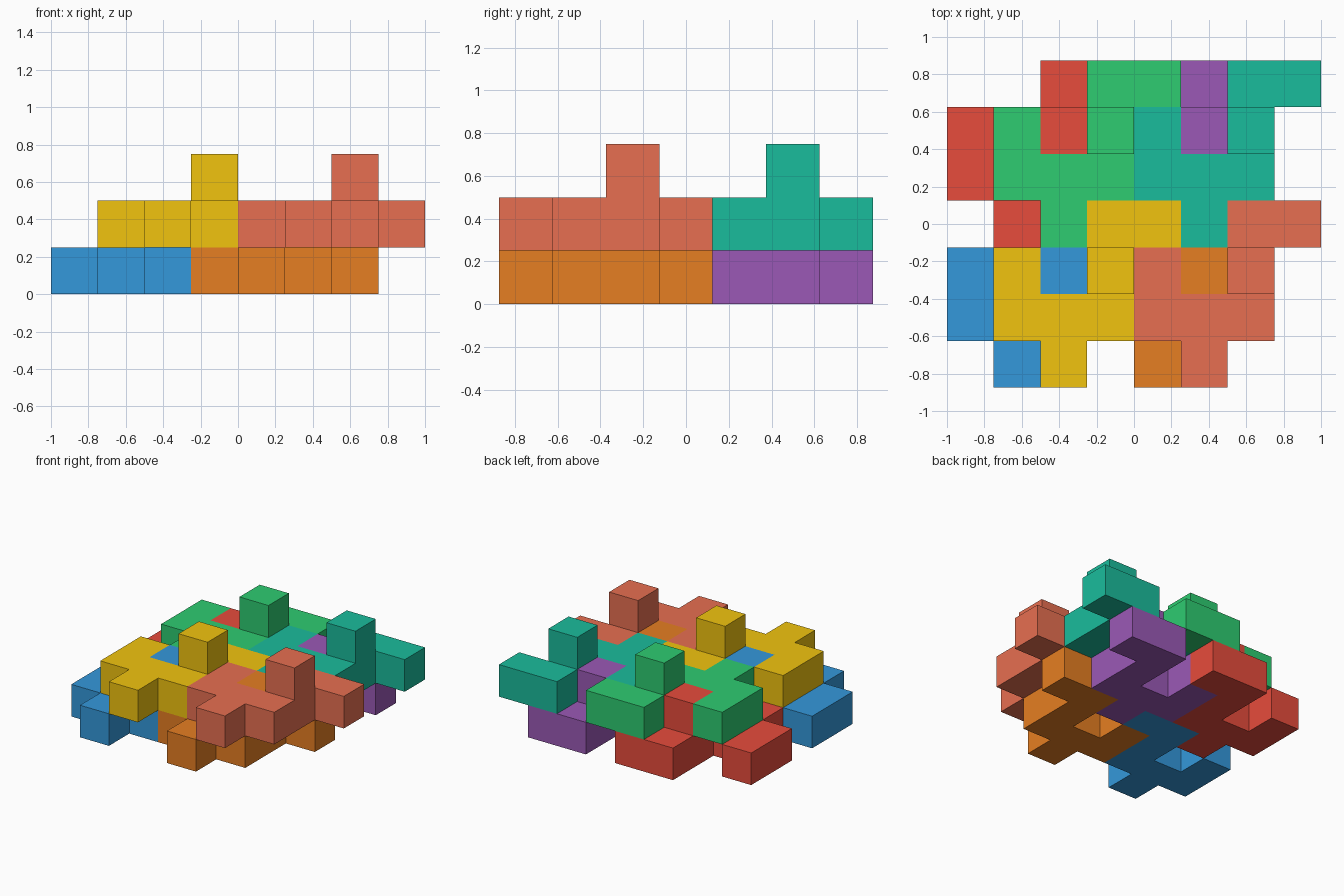
import bpy, bmesh
from mathutils import Color, Vector

if "Cube" in bpy.data.objects:
    bpy.data.objects.remove(bpy.data.objects["Cube"])

U = 0.25                                   # edge of one cube
ORIGIN = Vector((-1.0, -0.875, 0.0))       # corner of the 8 x 7 cell grid

# One interlocking piece: eight flat cells plus a knob on the right arm
SHAPE = {(0, 2, 0), (0, 1, 0), (1, 1, 0), (2, 1, 0), (1, 0, 0),
         (2, 2, 0), (2, 3, 0), (3, 3, 0), (2, 2, 1)}


def cell_faces(cell):
    """Outward quads of a cell that no neighbouring cell covers."""
    for axis in range(3):
        a, b = (axis + 1) % 3, (axis + 2) % 3
        for side in (0, 1):
            near = list(cell)
            near[axis] += 2 * side - 1
            if tuple(near) in SHAPE:
                continue
            quad = []
            for da, db in ((0, 0), (1, 0), (1, 1), (0, 1)):
                p = list(cell)
                p[axis] += side
                p[a] += da
                p[b] += db
                quad.append(tuple(p))
            yield quad if side else quad[::-1]


def piece(name, offset, rgb):
    bm = bmesh.new()
    verts = {}
    for cell in sorted(SHAPE):
        for quad in cell_faces(cell):
            for p in quad:
                if p not in verts:
                    verts[p] = bm.verts.new(Vector(p) * U)
            bm.faces.new([verts[p] for p in quad])
    # merge coplanar squares into clean flat faces
    bmesh.ops.dissolve_limit(bm, angle_limit=0.01, verts=bm.verts[:], edges=bm.edges[:])
    mesh = bpy.data.meshes.new(name)
    bm.to_mesh(mesh)
    bm.free()
    mat = bpy.data.materials.new(name + "_paint")
    linear = Color([c / 255 for c in rgb]).from_srgb_to_scene_linear()
    mat.diffuse_color = (*linear, 1)
    mat.use_nodes = True
    mat.node_tree.nodes["Principled BSDF"].inputs["Base Color"].default_value = mat.diffuse_color
    mesh.materials.append(mat)
    obj = bpy.data.objects.new(name, mesh)
    obj.location = ORIGIN + Vector(offset) * U
    bpy.context.collection.objects.link(obj)


# Lower layer: four pieces repeating every three cells
piece("lower_front_left_piece", (0, 0, 0), (52, 152, 219))
piece("lower_front_right_piece", (3, 0, 0), (230, 126, 34))
piece("lower_back_left_piece", (0, 3, 0), (231, 76, 60))
piece("lower_back_right_piece", (3, 3, 0), (155, 89, 182))

# Upper layer: same pieces shifted one cell, the lower knobs fill their notches
piece("upper_front_left_piece", (1, 0, 1), (241, 196, 15))
piece("upper_front_right_piece", (4, 0, 1), (231, 111, 81))
piece("upper_back_left_piece", (1, 3, 1), (46, 204, 113))
piece("upper_back_right_piece", (4, 3, 1), (26, 188, 156))
